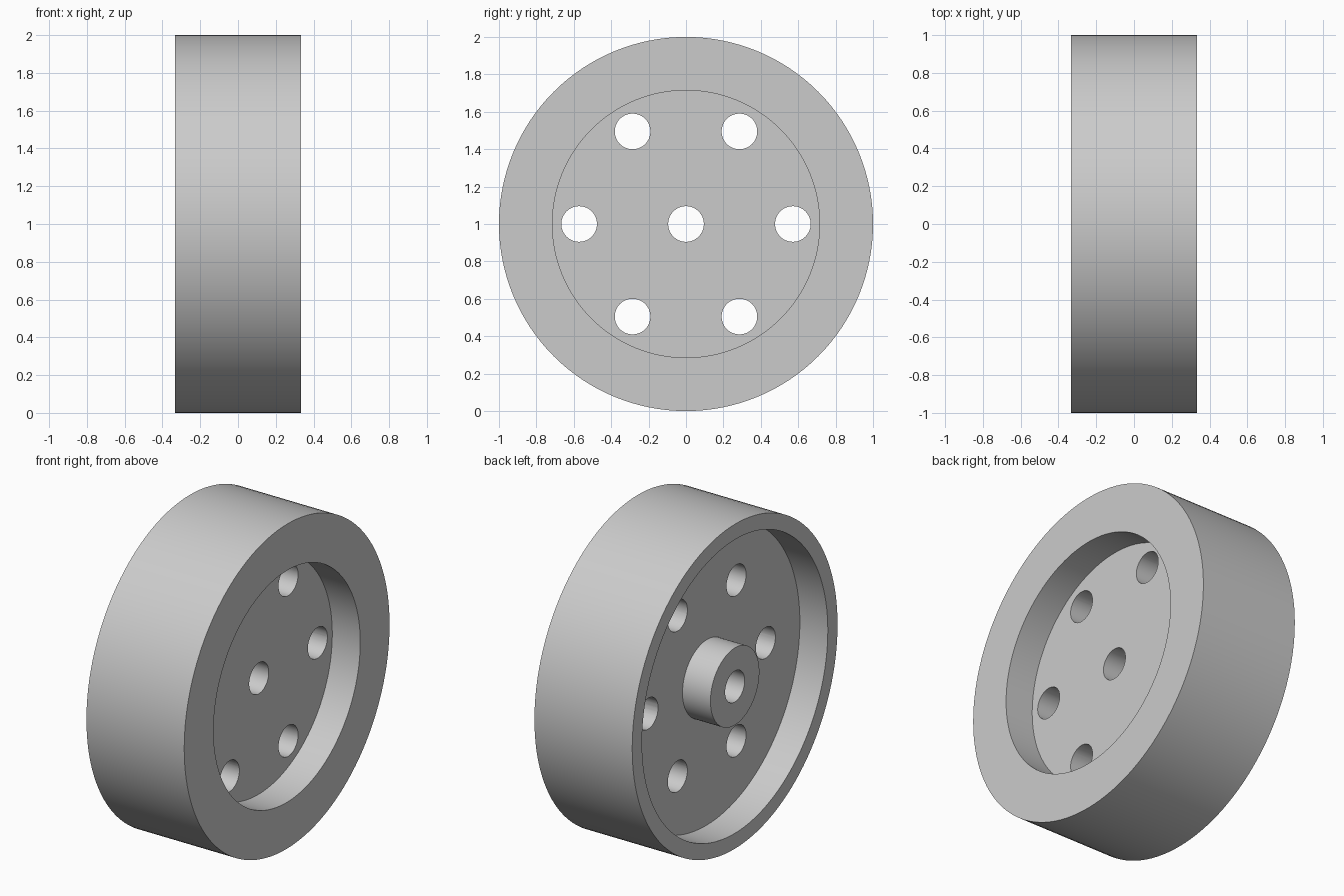
import bpy
import bmesh
from math import cos, sin, pi, radians
from mathutils import Matrix, Vector

default = bpy.data.objects.get("Cube")
if default:
    bpy.data.objects.remove(default, do_unlink=True)

UNIT = 1 / 10.5            # the wheel radius is 10.5 of these
CENTRE = Vector((0, 0, 1))
HALF_WIDTH, HALF_WEB = 3.5 * UNIT, 1.5 * UNIT
HOLE, HUB, INNER_RIGHT, INNER_LEFT = UNIT, 2.5 * UNIT, 7.5 * UNIT, 9.5 * UNIT

grey = bpy.data.materials.new("light grey")
grey.use_nodes = True
grey.diffuse_color = (0.6, 0.6, 0.6, 1)
grey.node_tree.nodes["Principled BSDF"].inputs["Base Color"].default_value = (0.6, 0.6, 0.6, 1)


def make_object(name, bm):
    bmesh.ops.recalc_face_normals(bm, faces=bm.faces)
    mesh = bpy.data.meshes.new(name)
    bm.to_mesh(mesh)
    bm.free()
    mesh.materials.append(grey)
    obj = bpy.data.objects.new(name, mesh)
    bpy.context.collection.objects.link(obj)
    return obj


# Wheel: closed (x, radius) section with rim, web, hub and bore, turned about x
section = [
    (HALF_WEB, HOLE), (HALF_WEB, INNER_RIGHT),
    (HALF_WIDTH, INNER_RIGHT), (HALF_WIDTH, 1),
    (-HALF_WIDTH, 1), (-HALF_WIDTH, INNER_LEFT),
    (-HALF_WEB, INNER_LEFT), (-HALF_WEB, HUB),
    (-HALF_WIDTH, HUB), (-HALF_WIDTH, HOLE),
]
bm = bmesh.new()
verts = [bm.verts.new((x, 0, 1 + r)) for x, r in section]
edges = [bm.edges.new((v, verts[i - 1])) for i, v in enumerate(verts)]
bmesh.ops.spin(bm, geom=verts + edges, cent=CENTRE, axis=(1, 0, 0),
               angle=2 * pi, steps=128, use_merge=True)
bmesh.ops.remove_doubles(bm, verts=bm.verts, dist=0.0001)
wheel = make_object("wheel", bm)

# Ring of six holes through the web
bm = bmesh.new()
for i in range(6):
    a = i * pi / 3
    spot = CENTRE + 6 * UNIT * Vector((0, cos(a), sin(a)))
    bmesh.ops.create_cone(
        bm, cap_ends=True, segments=48, radius1=HOLE, radius2=HOLE, depth=1,
        matrix=Matrix.Translation(spot) @ Matrix.Rotation(pi / 2, 4, "Y"))
cutter = make_object("hole_cutter", bm)
cutter.hide_render = True

cut = wheel.modifiers.new("web holes", "BOOLEAN")
cut.operation = "DIFFERENCE"
cut.solver = "EXACT"
cut.object = cutter
bpy.ops.object.select_all(action="DESELECT")
wheel.select_set(True)
bpy.context.view_layer.objects.active = wheel
bpy.ops.object.modifier_apply(modifier=cut.name)
bpy.data.objects.remove(cutter, do_unlink=True)
bpy.ops.object.shade_smooth_by_angle(angle=radians(30))
